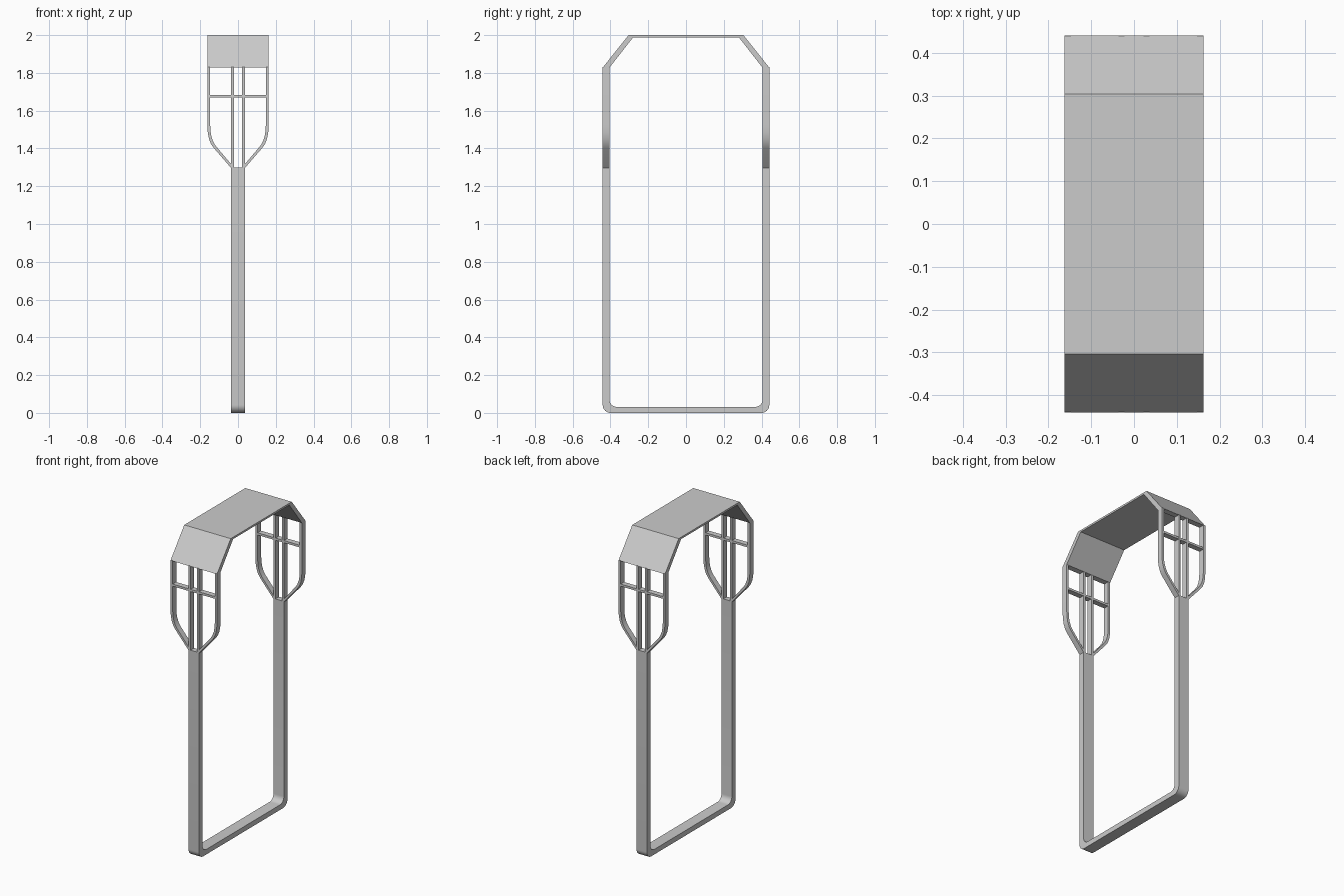
import bpy, bmesh, math

cube = bpy.data.objects.get("Cube")
if cube:
    bpy.data.objects.remove(cube, do_unlink=True)

grey = bpy.data.materials.new("light grey")
grey.use_nodes = True
grey.diffuse_color = (0.6, 0.6, 0.6, 1)
grey.node_tree.nodes["Principled BSDF"].inputs["Base Color"].default_value = (0.6, 0.6, 0.6, 1)

INNER_Y, OUTER_Y = 0.405, 0.441   # depth range of the two upright frames


def band(name, outer, inner, lo, hi, axis, mirror=(False, False)):
    """Strip between two matching paths, extruded along x or y."""
    bm = bmesh.new()

    def put(p, d):
        return bm.verts.new((d, p[0], p[1]) if axis == "x" else (p[0], d, p[1]))

    rings = [[put(o, lo), put(o, hi), put(i, hi), put(i, lo)] for o, i in zip(outer, inner)]
    for a, b in zip(rings, rings[1:]):
        for k in range(4):
            n = (k + 1) % 4
            bm.faces.new((a[k], a[n], b[n], b[k]))
    bm.faces.new(rings[0][::-1])
    bm.faces.new(rings[-1])
    bmesh.ops.recalc_face_normals(bm, faces=bm.faces)
    mesh = bpy.data.meshes.new(name)
    bm.to_mesh(mesh)
    bm.free()
    mesh.materials.append(grey)
    obj = bpy.data.objects.new(name, mesh)
    bpy.context.collection.objects.link(obj)
    if any(mirror):
        mod = obj.modifiers.new("mirror", "MIRROR")
        mod.use_axis = (mirror[0], mirror[1], False)
        mod.use_mirror_merge = False
    bpy.ops.object.select_all(action="DESELECT")
    obj.select_set(True)
    bpy.context.view_layer.objects.active = obj
    bpy.ops.object.shade_smooth_by_angle(angle=math.radians(30))
    return obj


def corner(cy, cz, r, steps=8):
    """Quarter arc from the side of the loop round to its bottom."""
    angles = [math.pi / 2 * k / steps for k in range(steps + 1)]
    return [(cy + r * math.cos(a), cz - r * math.sin(a)) for a in angles]


def both_sides(half):
    return half + [(-y, z) for y, z in reversed(half)]


# Lower loop: two posts joined by a floor bar with rounded corners
outer = both_sides([(OUTER_Y, 1.30)] + corner(OUTER_Y - 0.042, 0.042, 0.042))
inner = both_sides([(INNER_Y, 1.30)] + corner(INNER_Y - 0.038, 0.070, 0.038))
band("lower_loop", outer, inner, -0.036, 0.036, "x")

# Roof strap with sloping ends
band("roof",
     both_sides([(OUTER_Y, 1.828), (0.304, 2.0)]),
     both_sides([(INNER_Y, 1.828), (0.280, 1.988)]),
     -0.162, 0.162, "x")

# Curved outer rails that gather in to the posts
band("side_rail",
     [(0.162, 1.83), (0.162, 1.52), (0.160, 1.485), (0.154, 1.452), (0.143, 1.424),
      (0.128, 1.402), (0.036, 1.296)],
     [(0.147, 1.83), (0.147, 1.52), (0.145, 1.488), (0.140, 1.460), (0.130, 1.433),
      (0.116, 1.411), (0.022, 1.300)],
     -OUTER_Y, -INNER_Y, "y", (True, True))

# Straight centre rails
band("centre_rail", [(0.036, 1.295), (0.036, 1.83)], [(0.022, 1.295), (0.022, 1.83)],
     -OUTER_Y, -INNER_Y, "y", (True, True))

# Crossbars through the uprights
band("crossbar", [(-0.15, 1.683), (0.15, 1.683)], [(-0.15, 1.669), (0.15, 1.669)],
     -OUTER_Y + 0.001, -INNER_Y - 0.001, "y", (False, True))
